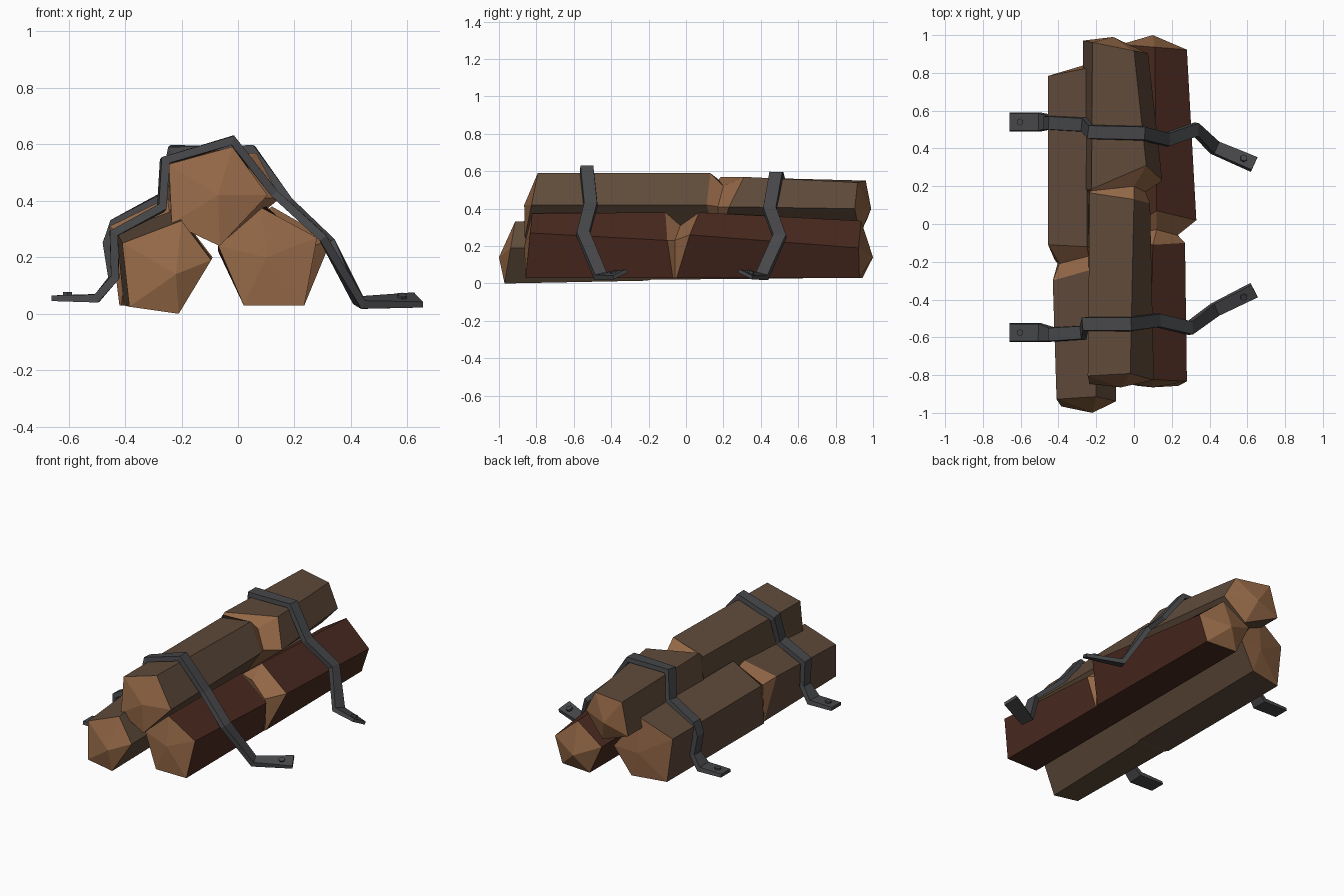
import bpy, bmesh, math
from mathutils import Vector

if "Cube" in bpy.data.objects:
    bpy.data.objects.remove(bpy.data.objects["Cube"])


def material(name, rgb):
    m = bpy.data.materials.new(name)
    m.diffuse_color = (*rgb, 1)
    m.use_nodes = True
    m.node_tree.nodes["Principled BSDF"].inputs["Base Color"].default_value = m.diffuse_color
    return m


BARK = material("brown bark", (0.115, 0.07, 0.043))
RED_BARK = material("dark red bark", (0.068, 0.023, 0.014))
WOOD = material("cut wood", (0.29, 0.135, 0.061))
IRON = material("dark iron", (0.062, 0.063, 0.068))


def finish(name, bm, mats):
    bmesh.ops.recalc_face_normals(bm, faces=bm.faces)
    mesh = bpy.data.meshes.new(name)
    bm.to_mesh(mesh)
    bm.free()
    for m in mats:
        mesh.materials.append(m)
    ob = bpy.data.objects.new(name, mesh)
    bpy.context.collection.objects.link(ob)
    return ob


def make_log(name, bark, front, mid_front, mid_back, back, cap_f, cap_b, slope_f, slope_b, notch_y, notches):
    """Five-sided log with peaked ends. notches: corner -> (y0, y1, y2, x, z of the cut's bottom)."""
    bm = bmesh.new()
    rings = [[] for _ in range(5)]
    for i in range(5):
        (fx, fz), (ax, az), (bx, bz), (kx, kz) = front[i], mid_front[i], mid_back[i], back[i]
        if i in notches:
            y0, y1, y2, nx, nz = notches[i]
        else:
            y0, y1, y2 = notch_y - 0.01, notch_y, notch_y + 0.01
            nx, nz = (ax + bx) / 2, (az + bz) / 2
        points = [(fx, slope_f[0] + slope_f[1] * fz + slope_f[2] * fx, fz), (ax, y0, az), (nx, y1, nz),
                  (bx, y2, bz), (kx, slope_b[0] + slope_b[1] * kz + slope_b[2] * kx, kz)]
        for ring, p in zip(rings, points):
            ring.append(bm.verts.new(p))
    tips = bm.verts.new(cap_f), bm.verts.new(cap_b)
    for i in range(5):
        j = (i + 1) % 5
        for s in range(4):
            a, b = rings[s], rings[s + 1]
            face = bm.faces.new((a[i], a[j], b[j], b[i]))
            # the cut shows pale wood
            face.material_index = int(s in (1, 2) and (i in notches or j in notches))
        for tip, ring in zip(tips, (rings[0], rings[4])):
            bm.faces.new((tip, ring[i], ring[j])).material_index = 1
    return finish(name, bm, [bark, WOOD])


# Logs
make_log("left_log", BARK,
         [(-.41, .25), (-.20, .33), (-.095, .19), (-.21, .0), (-.385, .025)],
         [(-.43, .29), (-.22, .37), (-.095, .19), (-.205, .015), (-.405, .03)],
         [(-.455, .31), (-.25, .41), (-.09, .20), (-.20, .02), (-.42, .03)],
         [(-.455, .31), (-.25, .41), (-.09, .20), (-.20, .03), (-.42, .03)],
         (-.22, -1.0, .14), (-.25, .845, .19), (-.97, .17, 0), (.875, 0, .2), -.2,
         {0: (-.30, -.21, -.11, -.395, .26), 1: (-.24, -.17, -.12, -.24, .34)})
make_log("right_log", RED_BARK,
         [(-.07, .24), (.085, .375), (.28, .27), (.235, .03), (.02, .03)],
         [(-.07, .24), (.10, .38), (.27, .23), (.23, .03), (.02, .03)],
         [(-.07, .24), (.12, .38), (.33, .26), (.235, .03), (.02, .03)],
         [(-.07, .22), (.11, .335), (.28, .19), (.225, .03), (.02, .03)],
         (.10, -.865, .2), (.10, 1.0, .14), (-.86, .1, 0), (.945, 0, -.08), -.06,
         {1: (-.11, -.03, .07, .12, .31), 2: (-.10, -.06, .02, .23, .23)})
make_log("top_log", BARK,
         [(-.245, .53), (-.02, .592), (.105, .42), (-.065, .24), (-.235, .32)],
         [(-.235, .54), (.0, .59), (.085, .42), (-.065, .24), (-.245, .33)],
         [(-.225, .57), (.065, .57), (.15, .41), (-.06, .24), (-.265, .35)],
         [(-.22, .55), (.0, .54), (.075, .40), (-.06, .26), (-.27, .35)],
         (-.07, -.865, .42), (-.11, .99, .40), (-.91, .2, 0), (.917, 0, -.2), .175,
         {1: (.13, .20, .31, .0, .52), 2: (.11, .17, .23, .06, .41)})


def make_strap(name, path, roll):
    """Flat iron bar swept along a bent path; wider left foot, rolled right foot, bolts on both."""
    pts = [Vector(p) for p in path]
    last = len(pts) - 1
    bm = bmesh.new()
    rings = []
    for k, p in enumerate(pts):
        d0 = (p - pts[max(k - 1, 0)]).normalized() if k else (pts[1] - p).normalized()
        d1 = (pts[k + 1] - p).normalized() if k < last else d0
        t = (d0 + d1).normalized()
        w = Vector((0, 1, 0))
        w = (w - t * w.dot(t)).normalized()
        n = t.cross(w)  # points away from the logs
        half = 0.05 if k < 2 else 0.038
        thick = (0.01 if k in (0, last) else 0.014) / max(t.dot(d0), 0.6)
        if k == last:
            half = 0.045
            w, n = w * math.cos(roll) + n * math.sin(roll), n * math.cos(roll) - w * math.sin(roll)
            foot_normal = n
        # outer face slightly narrower than the inner one
        rings.append([bm.verts.new(p + w * half * a + n * thick * b)
                      for a, b in ((.9, 1), (1, -1), (-1, -1), (-.9, 1))])
    for a, b in zip(rings, rings[1:]):
        for i in range(4):
            j = (i + 1) % 4
            bm.faces.new((a[i], a[j], b[j], b[i]))
    bm.faces.new(rings[0])
    bm.faces.new(rings[-1])
    finish(name, bm, [IRON])

    # Bolt heads
    right = pts[-1].lerp(pts[-2], 0.28)
    left = pts[0].lerp(pts[1], 0.35)
    for side, pos, nrm in (("left", left, Vector((0, 0, 1))), ("right", right, foot_normal)):
        b = bmesh.new()
        rot = Vector((0, 0, 1)).rotation_difference(nrm).to_matrix().to_4x4()
        rot.translation = pos + nrm * 0.011
        bmesh.ops.create_cone(b, cap_ends=True, segments=6, radius1=0.019, radius2=0.019,
                              depth=0.022, matrix=rot)
        finish(f"{name}_{side}_bolt", b, [IRON])


# Straps, running from left foot to right foot
make_strap("front_strap",
           [(-.66, -.575, .055), (-.50, -.575, .055), (-.435, -.585, .13), (-.44, -.585, .285),
            (-.27, -.575, .375), (-.26, -.53, .54), (-.02, -.53, .615), (.13, -.51, .425),
            (.30, -.55, .27), (.43, -.455, .04), (.637, -.352, .05)], .45)
make_strap("back_strap",
           [(-.66, .54, .055), (-.50, .54, .055), (-.445, .54, .125), (-.465, .535, .25),
            (-.44, .535, .322), (-.265, .525, .415), (-.232, .487, .58), (.05, .48, .582),
            (.18, .447, .40), (.33, .50, .255), (.43, .405, .04), (.637, .317, .05)], -.45)
